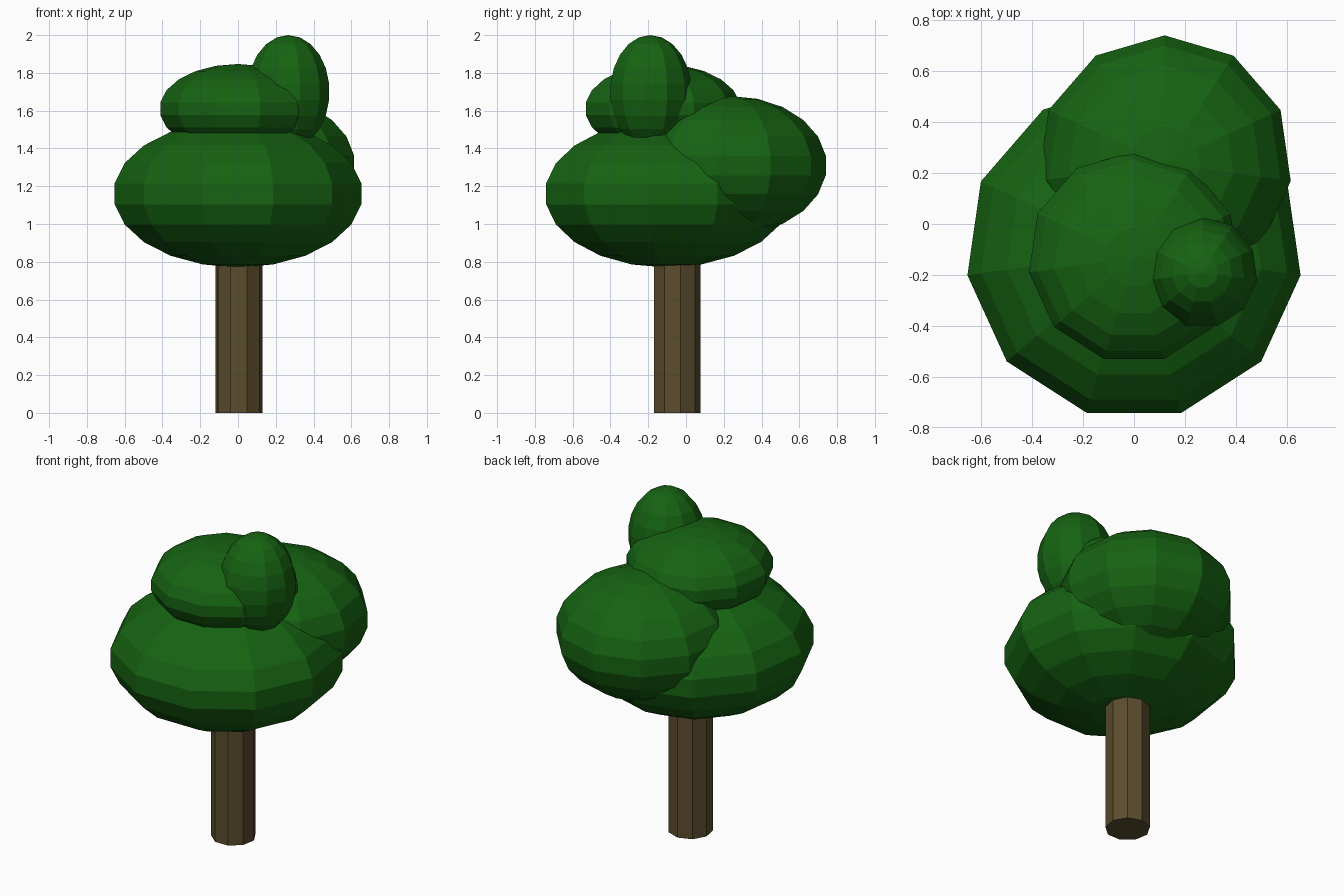
import bpy

if "Cube" in bpy.data.objects:
    bpy.data.objects.remove(bpy.data.objects["Cube"])


def material(name, rgb):
    m = bpy.data.materials.new(name)
    m.diffuse_color = (*rgb, 1.0)
    m.use_nodes = True
    m.node_tree.nodes["Principled BSDF"].inputs["Base Color"].default_value = m.diffuse_color
    return m


leaf = material("leaf_green", (0.008, 0.125, 0.006))
bark = material("bark_brown", (0.105, 0.073, 0.026))

# Trunk: nine-sided column reaching into the foliage
trunk_height = 1.0
bpy.ops.mesh.primitive_cylinder_add(vertices=9, radius=0.127, depth=trunk_height,
                                    location=(0.005, -0.05, trunk_height / 2))
trunk = bpy.context.object
trunk.name = "trunk"
trunk.data.materials.append(bark)

# Foliage: squashed or stretched low-poly spheres (name, centre, radius, half height)
clumps = [
    ("foliage_main", (0.0, -0.107, 1.16), 0.667, 0.39),
    ("foliage_back", (0.12, 0.24, 1.31), 0.505, 0.367),
    ("foliage_upper", (0.0, -0.131, 1.61), 0.42, 0.237),
    ("foliage_tip", (0.267, -0.19, 1.70), 0.22, 0.30),
]
for name, centre, radius, half_height in clumps:
    bpy.ops.mesh.primitive_uv_sphere_add(segments=11, ring_count=11, radius=1, location=centre)
    clump = bpy.context.object
    clump.name = name
    clump.scale = (radius, radius, half_height)
    clump.data.materials.append(leaf)
